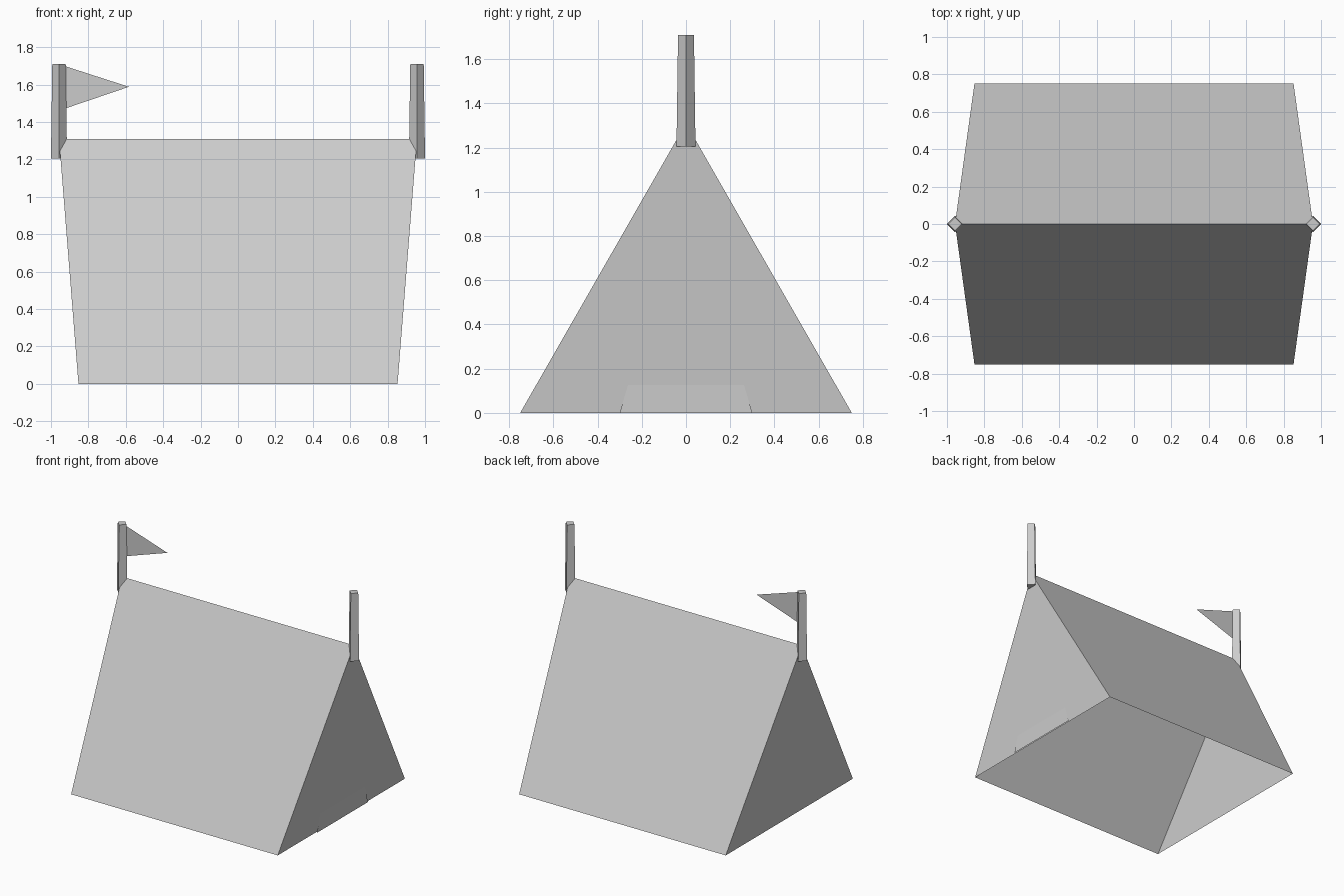
import bpy
import bmesh
from mathutils import Matrix

if "Cube" in bpy.data.objects:
    bpy.data.objects.remove(bpy.data.objects["Cube"], do_unlink=True)

# One plain grey for everything
grey = bpy.data.materials.new("light_grey")
grey.use_nodes = True
colour = (0.6, 0.6, 0.6, 1)
grey.diffuse_color = colour
grey.node_tree.nodes["Principled BSDF"].inputs["Base Color"].default_value = colour

BASE_X, BASE_Y = 0.853, 0.75
RIDGE_X, RIDGE_Z = 0.957, 1.31


def add_object(name, bm):
    mesh = bpy.data.meshes.new(name)
    bm.to_mesh(mesh)
    bm.free()
    mesh.materials.append(grey)
    obj = bpy.data.objects.new(name, mesh)
    bpy.context.collection.objects.link(obj)
    return obj


def sheet(name, points):
    bm = bmesh.new()
    bm.faces.new([bm.verts.new(p) for p in points])
    return add_object(name, bm)


# Tent canvas: open-bottomed shell with ends leaning outwards
bm = bmesh.new()
ends = []
for side in (-1, 1):
    ends.append([bm.verts.new(p) for p in (
        (side * BASE_X, -BASE_Y, 0),
        (side * BASE_X, BASE_Y, 0),
        (side * RIDGE_X, 0, RIDGE_Z))])
(lf, lb, lt), (rf, rb, rt) = ends
for corners in ((lf, rf, rt, lt), (rb, lb, lt, rt), (lb, lf, lt), (rf, rb, rt)):
    bm.faces.new(corners)
add_object("tent_canvas", bm)

# Upright door flap, mostly behind the leaning end wall
door_x = BASE_X + 0.01
sheet("door_flap", [(door_x, -0.3, 0), (door_x, 0.3, 0), (door_x, 0, 1.0)])

# Tapered four-sided poles standing at each end of the ridge
for name, side in (("right_pole", -1), ("left_pole", 1)):
    bm = bmesh.new()
    bmesh.ops.create_cone(bm, cap_ends=True, segments=4, radius1=0.043,
                          radius2=0.036, depth=0.505,
                          matrix=Matrix.Translation((side * RIDGE_X, 0, 1.4575)))
    add_object(name, bm)

# Pennant
sheet("pennant", [(-0.93, 0, 1.47), (-0.583, 0, 1.588), (-0.93, 0, 1.70)])
